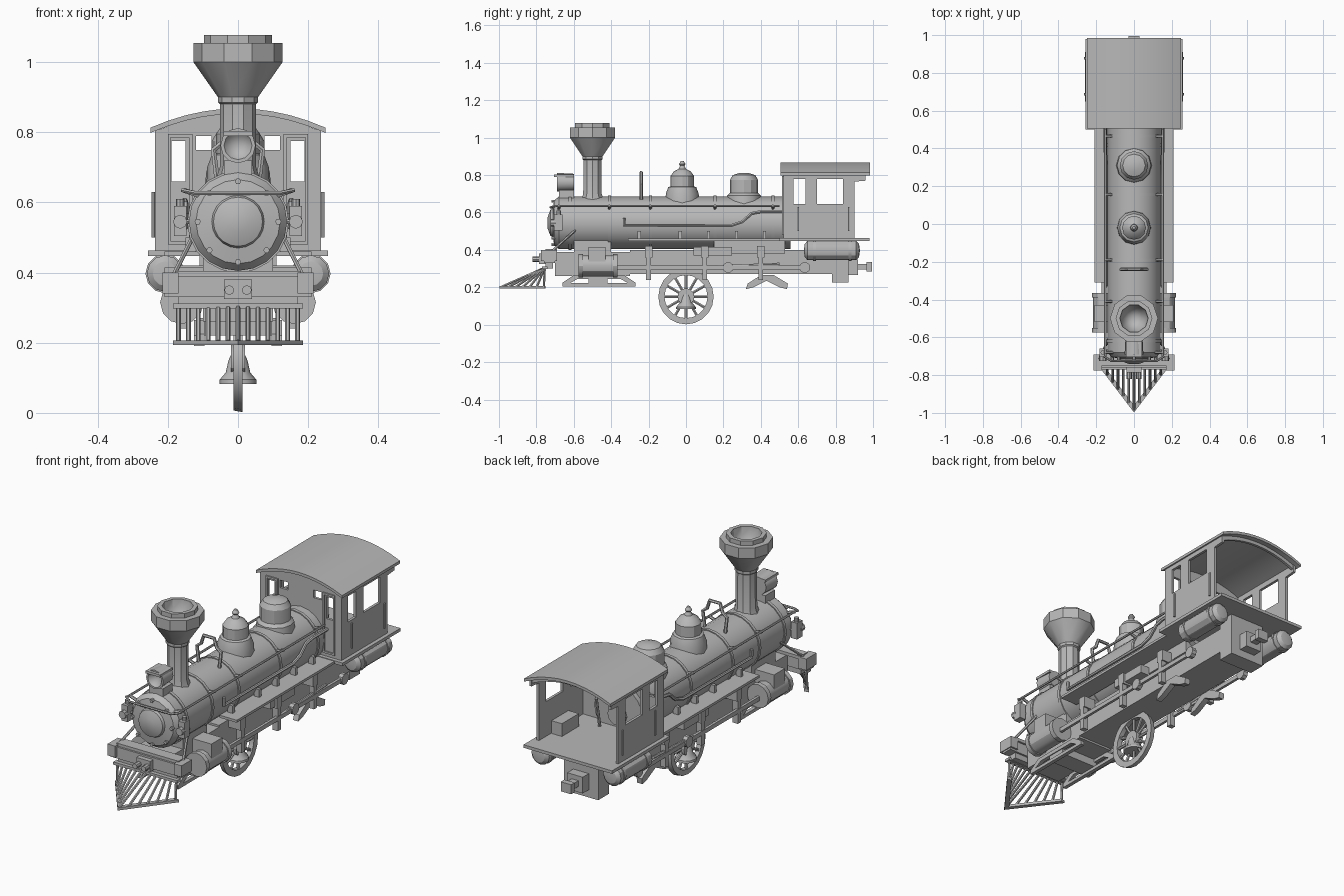
import bpy, bmesh
from math import pi, cos, sin
from mathutils import Vector, Matrix

if "Cube" in bpy.data.objects:
    bpy.data.objects.remove(bpy.data.objects["Cube"])

grey = bpy.data.materials.new("plain grey")
grey.use_nodes = True
color = (.48, .48, .48, 1)
grey.diffuse_color = color
grey.node_tree.nodes["Principled BSDF"].inputs["Base Color"].default_value = color


def add(name, mesh, mirror=False):
    obj = bpy.data.objects.new(name, mesh)
    bpy.context.collection.objects.link(obj)
    mesh.materials.clear()
    mesh.materials.append(grey)
    if mirror:
        obj.modifiers.new("both sides", 'MIRROR')
    bpy.ops.object.select_all(action='DESELECT')
    obj.select_set(True)
    bpy.context.view_layer.objects.active = obj
    bpy.ops.object.shade_smooth_by_angle(angle=pi / 6)
    return obj


def from_bmesh(name, bm, mirror=False):
    bmesh.ops.recalc_face_normals(bm, faces=bm.faces)
    mesh = bpy.data.meshes.new(name)
    bm.to_mesh(mesh)
    bm.free()
    return add(name, mesh, mirror)


def box(name, x, y, z, mirror=False):
    """Box given by its (low, high) range on each axis."""
    bm = bmesh.new()
    size = [r[1] - r[0] for r in (x, y, z)]
    mid = [(r[1] + r[0]) / 2 for r in (x, y, z)]
    bmesh.ops.create_cube(bm, size=1, matrix=Matrix.Translation(mid) @ Matrix.Diagonal((*size, 1)))
    return from_bmesh(name, bm, mirror)


def lathe(name, profile, at=(0, 0, 0), axis='z', sides=16, mirror=False, closed=False):
    """Turn (radius, height) points around an axis."""
    bm = bmesh.new()
    verts = [bm.verts.new((r, 0, h)) for r, h in profile]
    edges = [bm.edges.new(pair) for pair in zip(verts, verts[1:])]
    if closed:
        edges.append(bm.edges.new((verts[-1], verts[0])))
    bmesh.ops.spin(bm, geom=verts + edges, cent=(0, 0, 0), axis=(0, 0, 1), angle=2 * pi, steps=sides)
    bmesh.ops.remove_doubles(bm, verts=bm.verts, dist=.0005)
    for v in bm.verts:
        a, b, h = v.co
        v.co = Vector(at) + Vector({'x': (h, a, b), 'y': (a, h, b), 'z': (a, b, h)}[axis])
    return from_bmesh(name, bm, mirror)


def drum(name, radius, length, at, axis, sides=12, mirror=False):
    profile = [(0, 0), (radius, 0), (radius, length), (0, length)]
    return lathe(name, profile, at, axis, sides, mirror)


def curve_mesh(name, curve):
    temp = bpy.data.objects.new(name, curve)
    mesh = bpy.data.meshes.new_from_object(temp)
    bpy.data.objects.remove(temp)
    return mesh


def spline(curve, points, cyclic):
    s = curve.splines.new('POLY')
    s.points.add(len(points) - 1)
    for p, co in zip(s.points, points):
        p.co = (*co, 0, 1) if len(co) == 2 else (*co, 1)
    s.use_cyclic_u = cyclic


def tube(name, points, radius=.006, mirror=False, cyclic=False):
    curve = bpy.data.curves.new(name, 'CURVE')
    curve.dimensions = '3D'
    curve.bevel_depth = radius
    curve.bevel_resolution = 1
    curve.use_fill_caps = True
    spline(curve, points, cyclic)
    return add(name, curve_mesh(name, curve), mirror)


def plate(name, loops, axis, at, thick, mirror=False):
    """Flat sheet: first loop is the outline, the others are holes."""
    curve = bpy.data.curves.new(name, 'CURVE')
    curve.dimensions = '2D'
    curve.fill_mode = 'BOTH'
    curve.extrude = thick / 2
    for loop in loops:
        spline(curve, loop, True)
    mesh = curve_mesh(name, curve)
    for v in mesh.vertices:
        a, b, w = v.co
        v.co = {'x': (at + w, a, b), 'y': (a, at - w, b), 'z': (a, b, at + w)}[axis]
    return add(name, mesh, mirror)


def rect(a, b, c, d):
    return [(a, c), (b, c), (b, d), (a, d)]


# Boiler with smokebox door, bands and door bolts
axis_z = .545
lathe("boiler", [(0, -.74), (.03, -.74), (.07, -.725), (.075, -.712), (.12, -.705), (.14, -.68),
                 (.14, .56), (0, .56)], (0, 0, axis_z), 'y', 20)
for y in (-.62, -.41, -.19, .155, .465):
    lathe("boiler_band", [(.13, -.008), (.145, -.008), (.145, .008), (.13, .008)], (0, y, axis_z), 'y', 20, closed=True)
for k in range(8):
    a = k * pi / 4
    drum("door_bolt", .009, .02, (.115 * cos(a), -.72, axis_z + .115 * sin(a)), 'y', 6)

# Smokestack, hollow at the top
lathe("smokestack", [(0, .66), (.065, .66), (.052, .7), (.051, .88), (.057, .885), (.057, .9), (.127, 1), (.127, 1.055),
                     (.097, 1.055), (.097, 1.078), (.075, 1.078), (.07, 1.03), (0, .93)], (0, -.5, 0), sides=10)

# Domes
lathe("steam_dome", [(.09, .64), (.088, .7), (.075, .735), (.063, .74), (.063, .795), (.045, .82), (.02, .833),
                     (.012, .85), (.018, .858), (.008, .875), (0, .876)], (0, -.02, 0), sides=12)
lathe("sand_dome", [(.095, .64), (.09, .69), (.075, .705), (.075, .775), (.06, .8), (.03, .81), (0, .812)],
      (0, .31, 0), sides=12)

# Headlight
lathe("headlight", [(0, -.64), (.04, -.69), (.05, -.69), (.045, -.6), (0, -.6)], (0, 0, .762), 'y', 12)
box("headlight_top", (-.042, .042), (-.705, -.6), (.79, .803))
box("headlight_bracket", (-.04, .04), (-.68, -.6), (.67, .72))

# Bell frame on the boiler
tube("bell_frame", [(-.06, -.24, .67), (-.07, -.24, .75), (-.045, -.24, .77), (-.03, -.24, .815), (.03, -.24, .815),
                    (.045, -.24, .77), (.07, -.24, .75), (.06, -.24, .67)], .009)

# Cab
def arch(half, top, steps=10):
    ts = [2 * i / steps - 1 for i in range(steps + 1)]
    return [(half * t, top - .055 * t * t) for t in ts]

plate("cab_roof", [arch(.25, .868) + arch(.25, .853)[::-1]], 'y', .745, .48)
front_holes = []
for s in (-1, 1):
    front_holes += [rect(s * .15, s * .19, .66, .775), rect(s * .075, s * .12, .75, .79)]
plate("cab_front_wall", [[(.237, .455), *arch(.237, .857)[::-1], (-.237, .455)]] + front_holes, 'y', .527, .014)
side = [(.52, .455), (.9, .455), (.9, .765), (.96, .77), (.96, .81), (.52, .81)]
plate("cab_side_wall", [side, rect(.575, .64, .645, .78), rect(.7, .84, .645, .78)], 'x', .23, .014, True)
plate("door_frame", [rect(.13, .2, .48, .795), rect(.14, .192, .49, .785)], 'y', .517, .008, True)
box("cab_floor", (-.257, .257), (.5, .98), (.447, .463))
plate("cab_rear_arch", [arch(.237, .857) + arch(.237, .835)[::-1]], 'y', .95, .014)
tube("control_lever", [(.08, .6, .46), (.08, .63, .62)], .008)
drum("firebox_door", .05, .02, (0, .56, .53), 'y', 10)
box("crew_seat", (.16, .22), (.66, .8), (.46, .53), True)
for y in (.6, .87):
    tube("cab_handrail", [(.242, y, .5), (.242, y, .63)], .005, True)

# Running boards and their brackets
box("running_board", (.11, .21), (-.31, .52), (.447, .46), True)
for y in (-.25, -.03, .12, .27, .42):
    box("board_bracket", (.12, .15), (y - .009, y + .009), (.455, .5), True)

# Handrails and piping
tube("side_handrail", [(.152, .5, .635), (.152, -.7, .635)], .006, True)
tube("front_handrail", [(-.16, -.7, .635), (-.12, -.725, .627), (.12, -.725, .627), (.16, -.7, .635)], .006)
for y in (-.68, -.41, -.19, .155, .465):
    tube("rail_post", [(.11, y, .62), (.155, y, .635)], .008, True)
tube("feed_pipe", [(.15, -.33, .57), (.15, -.33, .53), (.15, .24, .53), (.15, .3, .55), (.15, .35, .595),
                   (.152, .4, .605), (.152, .52, .605)], .009, True)
tube("front_brace", [(.115, -.565, .53), (.19, -.73, .38)], .007, True)

# Marker lamps beside the smokebox
box("marker_lamp", (.147, .182), (-.705, -.66), (.505, .59), True)
drum("lamp_lens", .02, .03, (.165, -.725, .545), 'y', 8, True)
drum("lamp_cap", .012, .025, (.165, -.68, .585), 'z', 8, True)
tube("lamp_arm", [(.1, -.66, .545), (.17, -.68, .545)], .008, True)

# Main frame
box("main_frame", (-.1, .1), (-.3, .8), (.27, .4))
box("front_frame", (-.1, .1), (-.7, -.3), (.26, .39))
box("firebox", (-.11, .11), (.15, .53), (.38, .5))
box("smokebox_saddle", (-.1, .1), (-.6, -.4), (.38, .45))
box("ash_box", (.09, .16), (.04, .245), (.37, .415), True)
for y in (-.2, .1, .4):
    box("rod_hanger", (.1, .17), (y - .02, y + .02), (.36, .42), True)
    box("hanger_leg", (.14, .17), (y - .013, y + .013), (.24, .37), True)

# Steam cylinders and rods
drum("steam_cylinder", .056, .2, (.16, -.57, .315), 'y', 12, True)
for y in (-.575, -.39):
    drum("cylinder_cover", .062, .025, (.16, y, .315), 'y', 12, True)
box("steam_chest", (.1, .21), (-.52, -.43), (.33, .415), True)
box("drive_rod", (.158, .172), (-.4, .64), (.295, .317), True)
for y in (.225, .635):
    drum("rod_end", .029, .025, (.153, y, .306), 'x', 10, True)
tube("upper_rod", [(.16, .15, .31), (.16, .5, .325)], .008, True)

# Air tanks under the cab
lathe("air_tank", [(0, .63), (.035, .635), (.052, .65), (.052, .91), (.035, .925), (0, .93)],
      (.208, 0, .397), 'y', 12, True)
for y in (.68, .87):
    drum("tank_strap", .056, .014, (.208, y, .397), 'y', 12, True)

# Rear drawbar box and coupler
box("rear_box", (-.1, .1), (.78, .87), (.225, .45))
box("coupler_mount", (-.045, .045), (.86, .92), (.265, .35))
box("coupler_shank", (-.02, .02), (.9, .98), (.295, .325))
box("coupler_head", (-.03, .03), (.965, .995), (.285, .335))

# Front beam and coupler
box("front_beam", (-.21, .21), (-.76, -.7), (.33, .39))
box("beam_top", (-.18, .18), (-.75, -.69), (.388, .405))
box("beam_end", (.17, .215), (-.775, -.69), (.34, .4), True)
box("front_coupler", (-.04, .04), (-.785, -.75), (.325, .38))
for x in (-.025, .025):
    drum("coupler_jaw", .014, .05, (x, -.82, .35), 'y', 8)

# Pilot grille
plate("pilot_rim", [[(-.185, -.755), (0, -.998), (.185, -.755), (.16, -.75), (0, -.96), (-.16, -.75)]], 'z', .2, .014)
box("pilot_top_bar", (-.185, .185), (-.77, -.74), (.298, .312))
box("pilot_back", (-.17, .17), (-.75, -.71), (.3, .335))
for i in range(-6, 7):
    t = i / 6
    tube("pilot_bar", [(.17 * t, -.755, .305), (.17 * t, -.985 + .225 * abs(t), .203)], .007)

# Leading truck
truck = [(-.66, .205), (-.27, .205), (-.27, .225), (-.33, .265), (-.6, .265), (-.66, .225)]
plate("truck_side", [truck, [(-.62, .222), (-.31, .222), (-.35, .245), (-.58, .245)]], 'x', .105, .02, True)
box("truck_crossbar", (-.11, .11), (-.52, -.42), (.22, .27))

# Brake hangers
hanger = [(.32, .19), (.36, .2), (.43, .235), (.5, .2), (.54, .19), (.545, .22), (.47, .265), (.4, .265), (.33, .22)]
plate("brake_hanger", [hanger], 'x', .11, .03, True)

# Centre wheel with spokes, and the bell
wheel_z = .15
lathe("wheel_rim", [(.115, -.013), (.143, -.013), (.148, .013), (.115, .013)], (0, 0, wheel_z), 'x', 20, closed=True)
drum("wheel_hub", .045, .04, (-.02, 0, wheel_z), 'x', 12)
for k in range(12):
    a = k * pi / 6
    d = Vector((0, cos(a), sin(a)))
    centre = Vector((0, 0, wheel_z))
    tube("wheel_spoke", [centre + d * .03, centre + d * .12], .008)
lathe("bell", [(0, .083), (.053, .083), (.052, .095), (.035, .115), (.027, .15), (.02, .165), (0, .17)], sides=12)
